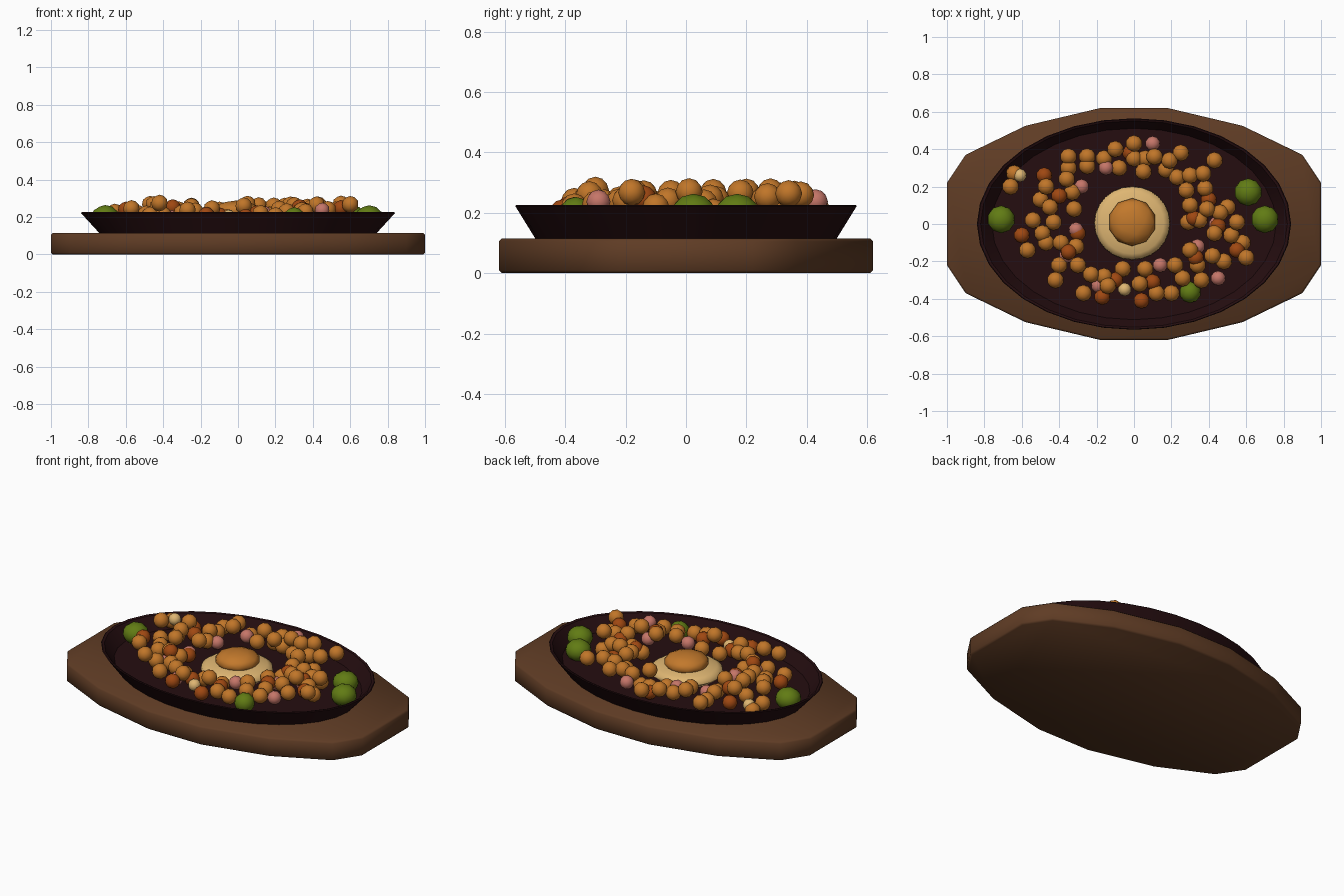
import bpy, bmesh, math, random
from mathutils import Matrix

if "Cube" in bpy.data.objects:
    bpy.data.objects.remove(bpy.data.objects["Cube"])

random.seed(4)


def mat(name, r, g, b):
    m = bpy.data.materials.new(name)
    m.diffuse_color = (r, g, b, 1)
    m.use_nodes = True
    m.node_tree.nodes["Principled BSDF"].inputs["Base Color"].default_value = m.diffuse_color
    return m


WOOD = mat("brown wood", 0.115, 0.045, 0.018)
IRON = mat("black iron", 0.018, 0.004, 0.005)
MEAT = mat("golden meat", 0.53, 0.18, 0.022)
DARK = mat("browned meat", 0.35, 0.065, 0.006)
PINK = mat("pink onion", 0.56, 0.18, 0.14)
GREEN = mat("green lime", 0.12, 0.20, 0.007)
CREAM = mat("egg cream", 0.74, 0.47, 0.17)
YOLK = mat("yolk orange", 0.54, 0.19, 0.025)


def finish(name, bm, material, angle=None):
    bmesh.ops.recalc_face_normals(bm, faces=bm.faces)
    me = bpy.data.meshes.new(name)
    bm.to_mesh(me)
    bm.free()
    me.materials.append(material)
    ob = bpy.data.objects.new(name, me)
    bpy.context.collection.objects.link(ob)
    if angle:
        bpy.ops.object.select_all(action='DESELECT')
        ob.select_set(True)
        bpy.context.view_layer.objects.active = ob
        bpy.ops.object.shade_smooth_by_angle(angle=math.radians(angle))
    return ob


def lathe(name, profile, n, ratio, material, angle, x=0, y=0):
    """Closed elliptical turning from (radius, height) pairs, capped at both ends."""
    bm = bmesh.new()
    rings = [[bm.verts.new((x + r * math.cos(2 * math.pi * i / n),
                            y + ratio * r * math.sin(2 * math.pi * i / n), z))
              for i in range(n)] for r, z in profile]
    for a, b in zip(rings, rings[1:]):
        for i in range(n):
            bm.faces.new((a[i], a[(i + 1) % n], b[(i + 1) % n], b[i]))
    bm.faces.new(rings[0])
    bm.faces.new(rings[-1])
    return finish(name, bm, material, angle)


def balls(name, spots, radius, material, zmin, zmax, squash=1.0):
    """Low-poly lumps at the given (x, y) spots, in hundredths."""
    bm = bmesh.new()
    for x, y in spots:
        z = random.uniform(zmin, zmax)
        m = Matrix.Translation((x / 100, y / 100, z)) @ Matrix.Diagonal((1, 1, squash, 1))
        bmesh.ops.create_icosphere(bm, subdivisions=2, radius=radius, matrix=m)
    return finish(name, bm, material, 60)


# wooden board: sixteen-sided outline from one mirrored quarter
quarter = [(1.0, 0.22), (0.90, 0.37), (0.58, 0.525), (0.18, 0.62)]
outline = quarter + [(-x, y) for x, y in reversed(quarter)]
outline += [(-x, -y) for x, y in outline]
bm = bmesh.new()
base = bm.faces.new([bm.verts.new((x, y, 0)) for x, y in outline])
top = bmesh.ops.extrude_face_region(bm, geom=[base])["geom"]
for v in top:
    if isinstance(v, bmesh.types.BMVert):
        v.co.z = 0.115
if base.is_valid is False or base not in bm.faces[:]:
    bm.faces.new([v for v in bm.verts if v.co.z < 0.01])
edges = [e for e in bm.edges if abs(e.verts[0].co.z - e.verts[1].co.z) < 0.001]
bmesh.ops.bevel(bm, geom=edges, offset=0.01, segments=1, affect='EDGES')
finish("wooden_board", bm, WOOD, 50)

# oval iron plate with a shallow well
lathe("iron_plate", [(0.74, 0.113), (0.84, 0.222), (0.835, 0.226), (0.82, 0.222),
                     (0.76, 0.15)], 32, 0.673, IRON, 35)

# fried egg
lathe("egg_white", [(0.17, 0.15), (0.203, 0.175), (0.2, 0.195), (0.17, 0.212), (0.09, 0.222)],
      24, 0.97, CREAM, 60, -0.01, 0.005)
balls("egg_yolk", [(-1, 1)], 0.128, YOLK, 0.235, 0.235, 0.42)

# heaped meat pieces
meat = [(-64, 27), (-66, 20), (-35, 36), (-35, 30), (-36, 24), (-47, 20), (-25, 36), (-25, 31),
        (-16, 35), (-10, 40), (0, 43), (0, 35), (6, 35), (-8, 30), (5, 28), (11, 36),
        (19, 34), (25, 38), (17, 29), (23, 25), (30, 26), (37, 27), (43, 34), (28, 18),
        (38, 19), (30, 10), (39, 8), (35, 2), (29, 1), (46, 6), (50, 9), (55, 1),
        (43, -5), (52, -6), (58, -10), (60, -18), (48, -20), (42, -17), (30, -14), (34, -22),
        (36, -30), (22, -22), (26, -29), (20, -37), (12, -37), (3, -32), (6, -24), (-6, -24),
        (-14, -33), (-16, -28), (-27, -37), (-23, -27), (-30, -22), (-42, -30), (-40, -22),
        (-39, -10), (-47, -10), (-57, -14), (-49, -5), (-31, -12), (-43, 1), (-54, 2),
        (-32, 8), (-45, 9), (-50, 13), (-33, 17)]
balls("meat_pieces", meat, 0.045, MEAT, 0.195, 0.275)
balls("browned_pieces", [(-48, 26), (-60, -6), (-40, 15), (-30, -5), (-17, -39), (4, -41),
                         (10, -31), (40, 13), (32, 3), (55, -14), (33, -18), (45, -1),
                         (-35, -15), (-2, 38), (-10, -30)], 0.043, DARK, 0.19, 0.255)
balls("onion_pieces", [(10, 43), (-15, 30), (44, 0), (45, -29), (14, -22), (34, -12),
                       (-36, -17), (-19, -33), (-31, -3), (-28, 20)], 0.04, PINK, 0.185, 0.24)
balls("cream_pieces", [(-5, -35), (-61, 26)], 0.036, CREAM, 0.19, 0.225)

# limes
balls("limes", [(-71, 2.5), (61, 17), (70, 2.5)], 0.074, GREEN, 0.20, 0.205, 0.85)
balls("small_lime", [(30, -36.5)], 0.058, GREEN, 0.195, 0.195)
